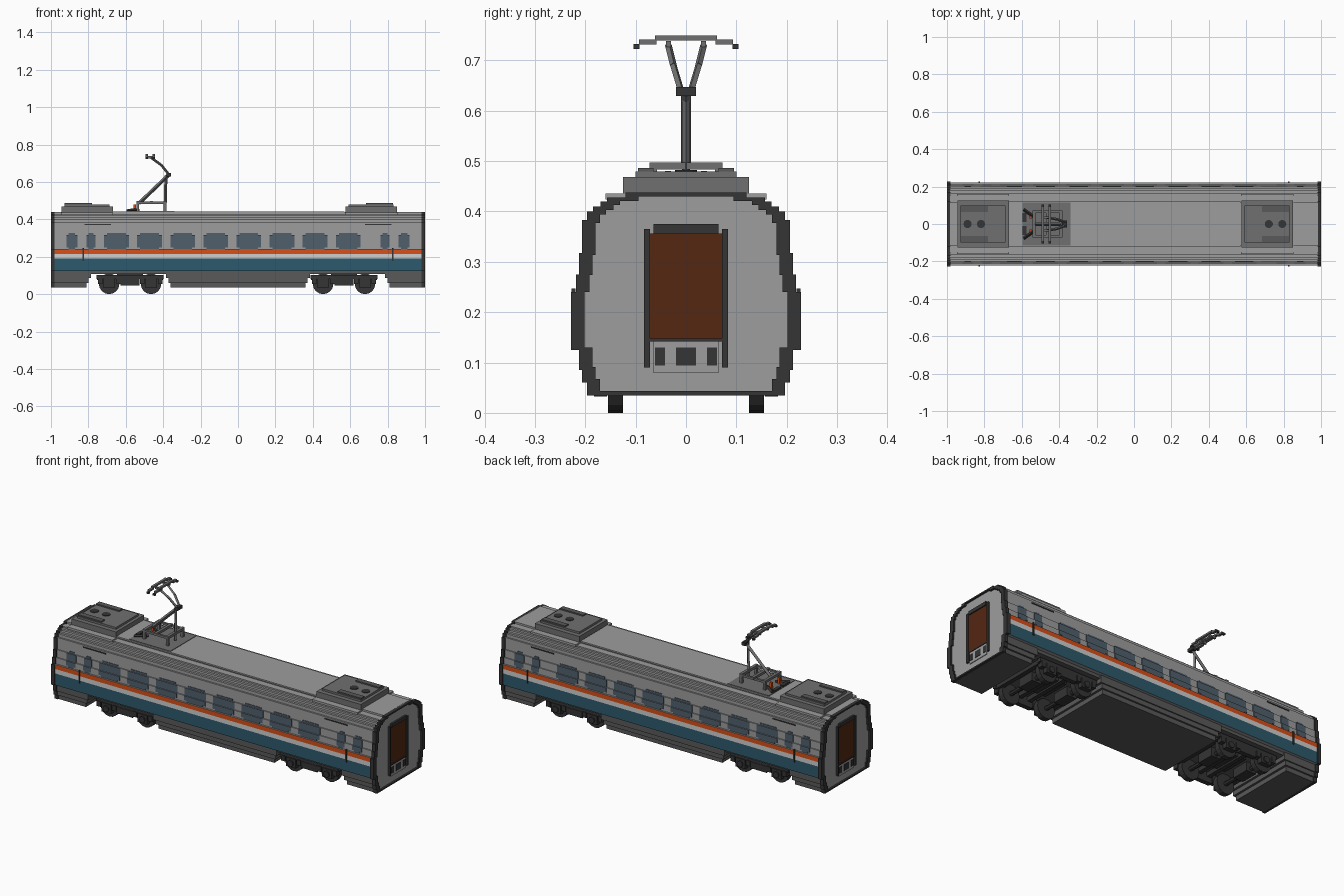
import bpy, bmesh, math
from mathutils import Vector, Matrix

if "Cube" in bpy.data.objects:
    bpy.data.objects.remove(bpy.data.objects["Cube"])


def material(name, *rgb):
    mat = bpy.data.materials.new(name)
    mat.use_nodes = True
    mat.diffuse_color = (*rgb, 1)
    mat.node_tree.nodes["Principled BSDF"].inputs["Base Color"].default_value = (*rgb, 1)
    return mat


grey = material("body grey", .34, .34, .34)
white = material("pale stripe", .62, .62, .62)
orange = material("orange", .68, .08, .01)
teal = material("teal", .025, .1, .15)
glass = material("window glass", .08, .115, .15)
mid = material("roof unit grey", .16, .16, .16)
skirt_grey = material("skirt grey", .1, .1, .1)
black = material("near black", .035, .035, .035)
brown = material("door brown", .09, .02, .006)


def finish(name, bm, *mats):
    bmesh.ops.remove_doubles(bm, verts=bm.verts, dist=1e-5)
    bmesh.ops.recalc_face_normals(bm, faces=bm.faces)
    mesh = bpy.data.meshes.new(name)
    bm.to_mesh(mesh)
    bm.free()
    for mat in mats:
        mesh.materials.append(mat)
    obj = bpy.data.objects.new(name, mesh)
    bpy.context.collection.objects.link(obj)
    return obj


def add_box(bm, x, y, z, sx, sy, sz):
    """Box by centre and full size."""
    place = Matrix.Translation((x, y, z)) @ Matrix.Diagonal((sx, sy, sz, 1))
    bmesh.ops.create_cube(bm, size=1, matrix=place)


def add_rod(bm, start, end, radius, sides=4):
    a, b = Vector(start), Vector(end)
    turn = (b - a).to_track_quat("Z", "Y").to_matrix().to_4x4()
    bmesh.ops.create_cone(bm, segments=sides, radius1=radius, radius2=radius,
                          depth=(b - a).length, cap_ends=True,
                          matrix=Matrix.Translation((a + b) / 2) @ turn)


def boxes(name, mat, *specs):
    bm = bmesh.new()
    for spec in specs:
        add_box(bm, *spec)
    return finish(name, bm, mat)


# Stepped cross-section: start height and half width of each band
TOP = .438
STEPS = [(.035, .197), (.06, .206), (.085, .212), (.125, .228), (.19, .228),
         (.215, .228), (.24, .218), (.275, .212), (.317, .206), (.383, .197),
         (.4, .185), (.41, .17), (.42, .157), (.428, .12)]
ENDS = [z for z, w in STEPS[1:]] + [TOP]
BANDS = [(z, e, w) for (z, w), e in zip(STEPS, ENDS)]
INSET = .006


def outline(bands, inset=0, squash=1):
    half = [(w - inset, .24 + (z - .24) * squash)
            for low, high, w in bands for z in (low, high)]
    return half + [(-y, z) for y, z in reversed(half)]


def extrude(name, points, x0, x1, *mats):
    bm = bmesh.new()
    a, b = [[bm.verts.new((x, y, z)) for y, z in points] for x in (x0, x1)]
    for i in range(len(points)):
        bm.faces.new((a[i - 1], a[i], b[i], b[i - 1]))
    bm.faces.new(a)
    bm.faces.new(b)
    return finish(name, bm, *mats)


def wall(z):
    return next(w for low, high, w in BANDS if low <= z < high) - INSET


# Body shell, painted by height
body = extrude("body_shell", outline(BANDS[3:], INSET), -.985, .985,
               grey, teal, white, orange)
for face in body.data.polygons:
    z = face.center.z
    if abs(face.normal.y) > .5 and z < .24:
        face.material_index = 1 if z < .19 else 2 if z < .215 else 3

# Skirts narrow in steps towards the rails
for i, (low, high, w) in enumerate(BANDS[:3]):
    grow = .012 * i
    for name, x0, x1 in (("right_end", -.985, -.81 + grow), ("left_end", .81 - grow, .985),
                         ("middle", -.36 - grow, .36 + grow)):
        extrude(f"{name}_skirt_{i}", outline([(low, high, w)], INSET), x0, x1, skirt_grey)
boxes("underframe", skirt_grey, (0, 0, .118, 1.96, .4, .02))

# Windows: rows follow the stepped wall, with short rows for round corners
ROWS = [(.241, .25, .016), (.25, .275, 0), (.275, .317, 0), (.317, .328, .016)]
LARGE = [(-.65 + .177 * i, .066) for i in range(8)]
SMALL = [(s * x, w) for s in (-1, 1) for x, w in ((.888, .029), (.786, .024))]
for side, label in ((-1, "front"), (1, "back")):
    bm = bmesh.new()
    for x, half in LARGE + SMALL:
        for low, high, cut in ROWS:
            cut = min(cut, half * .4)
            add_box(bm, x, side * wall((low + high) / 2), (low + high) / 2,
                    2 * (half - cut), .006, high - low)
    finish(f"{label}_windows", bm, glass)
    # Door handles and the rails above the doors
    bm = bmesh.new()
    for s in (-1, 1):
        add_box(bm, s * .828, side * .223, .212, .008, .008, .07)
        add_box(bm, s * .75, side * wall(.37), .372, .14, .007, .006)
    finish(f"{label}_door_fittings", bm, black)

# End rims, end walls and gangways
for s, label in ((-1, "right"), (1, "left")):
    bm = bmesh.new()
    outer, inner = outline(BANDS), outline(BANDS, .026, .96)
    loops = [[bm.verts.new((s * x, y, z)) for y, z in ring]
             for x, ring in ((.98, outer), (1, outer), (1, inner), (.98, inner))]
    for k in range(4):
        for i in range(len(outer)):
            bm.faces.new((loops[k - 1][i - 1], loops[k - 1][i], loops[k][i], loops[k][i - 1]))
    finish(f"{label}_end_rim", bm, black)
    extrude(f"{label}_end_wall", outline(BANDS, .025, .965), s * .975, s * .99, grey)
    boxes(f"{label}_gangway_frame", black,
          (s * .99, -.077, .228, .02, .012, .275), (s * .99, .077, .228, .02, .012, .275),
          (s * .99, 0, .365, .02, .13, .02), (s * .99, 0, .145, .016, .15, .006))
    boxes(f"{label}_gangway_door", brown, (s * .988, 0, .252, .012, .146, .208))
    boxes(f"{label}_gangway_step", grey, (s * .988, 0, .112, .012, .13, .065))
    boxes(f"{label}_step_vents", black,
          *[(s * .994, y, .112, .005, w, .035) for y, w in ((-.052, .02), (0, .04), (.052, .02))])

# Roof deck and equipment
boxes("roof_deck", grey, (-.05, 0, TOP, 1.24, .24, .008))
for x, shift, label in ((-.807, -.047, "right"), (.712, .045, "left")):
    boxes(f"{label}_roof_plinth", grey, (x, 0, .43, .28, .32, .012))
    boxes(f"{label}_roof_unit", mid, (x, 0, .452, .275, .25, .032),
          (x, 0, .472, .24, .2, .014))
    boxes(f"{label}_roof_ridges", skirt_grey,
          *[(x + shift, y, .48, .145, .03, .012) for y in (-.08, .08)])
    bm = bmesh.new()
    for dx in (-.036, .036):
        add_rod(bm, (x + shift + dx, 0, .47), (x + shift + dx, 0, .482), .022, 12)
    finish(f"{label}_roof_fans", bm, black)

# Pantograph base
boxes("pantograph_mat", mid, (-.467, 0, .441, .256, .23, .008))
bm = bmesh.new()
for y in (-.065, .065):
    add_box(bm, -.463, y, .488, .155, .012, .012)
    for x in (-.535, -.39):
        add_box(bm, x, y, .464, .014, .014, .04)
for x in (-.535, -.463, -.39):
    add_box(bm, x, 0, .49, .016, .145, .014)
finish("pantograph_base", bm, mid)
boxes("insulators", orange, *[(-.553, y, .462, .014, .012, .036) for y in (-.036, .036)])
bm = bmesh.new()
for y in (-.035, .035):
    add_rod(bm, (-.53, y, .45), (-.59, y * 2.2, .448), .008)
    add_box(bm, -.585, y, .447, .02, .05, .012)
finish("roof_cables", bm, black)

# Pantograph arms and head
knee = (-.37, 0, .638)
bm = bmesh.new()
add_rod(bm, (-.53, 0, .485), knee, .01)
add_rod(bm, (-.39, 0, .45), (-.385, 0, .635), .008)
for s in (-1, 1):
    add_rod(bm, (-.37, s * .01, .64), (-.41, s * .025, .69), .007)
    add_rod(bm, (-.41, s * .025, .69), (-.465, s * .035, .73), .007)
finish("pantograph_arms", bm, mid)
boxes("pantograph_knee", black, (*knee, .022, .04, .018))
bm = bmesh.new()
for x in (-.488, -.45):
    add_box(bm, x, 0, .744, .014, .124, .01)
    for s in (-1, 1):
        add_box(bm, x, s * .076, .736, .014, .034, .01)
for y in (-.035, .035):
    add_box(bm, -.468, y, .732, .04, .01, .012)
finish("pantograph_head", bm, mid)
boxes("head_tips", black, *[(x, y, .727, .014, .012, .01)
                           for x in (-.488, -.45) for y in (-.098, .098)])

# Bogies
for cx, label in ((-.577, "right"), (.567, "left")):
    bm = bmesh.new()
    for s in (-1, 1):
        add_box(bm, cx, s * .168, .092, .36, .022, .022)
        add_box(bm, cx, s * .168, .064, .1, .026, .036)
        for dx in (-.112, .112):
            add_box(bm, cx + dx, s * .17, .058, .06, .026, .05)
            for spring in (-.048, .048):
                add_box(bm, cx + dx + spring, s * .168, .07, .024, .03, .03)
    for dx in (-.165, -.03, .03, .165):
        add_box(bm, cx + dx, 0, .088, .024, .33, .024)
    add_box(bm, cx, 0, .1, .14, .16, .03)
    finish(f"{label}_bogie_frame", bm, black)
    bm = bmesh.new()
    for dx in (-.112, .112):
        x = cx + dx
        add_rod(bm, (x, -.17, .055), (x, .17, .055), .012, 8)
        add_box(bm, x, .02, .06, .06, .1, .05)
        for s in (-1, 1):
            add_rod(bm, (x, s * .125, .055), (x, s * .155, .055), .055, 16)
            add_rod(bm, (x, s * .18, .055), (x, s * .19, .055), .018, 8)
    finish(f"{label}_wheelsets", bm, black)
